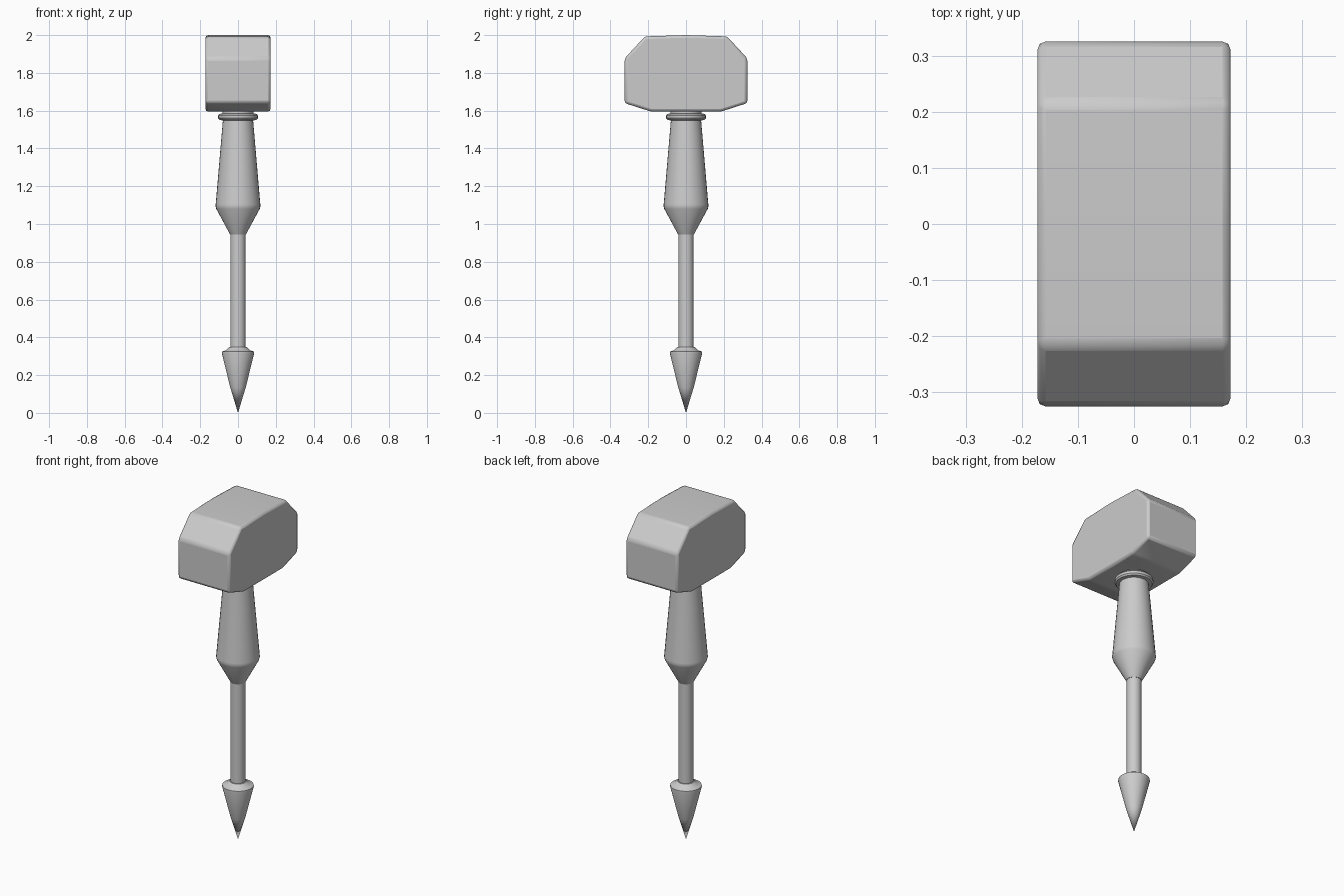
import bpy, bmesh, math

if "Cube" in bpy.data.objects:
    bpy.data.objects.remove(bpy.data.objects["Cube"])


def finish(name, bm, angle=30):
    bmesh.ops.recalc_face_normals(bm, faces=bm.faces)
    mesh = bpy.data.meshes.new(name)
    bm.to_mesh(mesh)
    bm.free()
    ob = bpy.data.objects.new(name, mesh)
    bpy.context.collection.objects.link(ob)
    bpy.ops.object.select_all(action='DESELECT')
    ob.select_set(True)
    bpy.context.view_layer.objects.active = ob
    bpy.ops.object.shade_smooth_by_angle(angle=math.radians(angle))
    return ob


def lathe(name, profile, sides=32):
    """Revolve (radius, z) points about the z axis."""
    bm = bmesh.new()
    verts = [bm.verts.new((r, 0, z)) for r, z in profile]
    edges = [bm.edges.new(pair) for pair in zip(verts, verts[1:])]
    bmesh.ops.spin(bm, geom=verts + edges, cent=(0, 0, 0), axis=(0, 0, 1),
                   angle=math.tau, steps=sides, use_duplicate=False)
    bmesh.ops.remove_doubles(bm, verts=bm.verts, dist=1e-5)
    return finish(name, bm)


# Hammer head: chamfered side outline extruded across x
half = [(0, 1.595), (0.185, 1.595), (0.325, 1.64), (0.325, 1.877),
        (0.217, 1.993), (0, 2.0)]
outline = half + [(-y, z) for y, z in reversed(half[1:-1])]
bm = bmesh.new()
face = bm.faces.new([bm.verts.new((-0.172, y, z)) for y, z in outline])
side = bmesh.ops.extrude_face_region(bm, geom=[face])["geom"]
bmesh.ops.translate(bm, vec=(0.344, 0, 0),
                    verts=[v for v in side if isinstance(v, bmesh.types.BMVert)])
head = finish("hammer_head", bm, 40)
bevel = head.modifiers.new("soft_edges", 'BEVEL')
bevel.width = 0.014
bevel.segments = 2
bevel.limit_method = 'ANGLE'
bevel.angle_limit = math.radians(15)

# Ringed collar under the head
lathe("collar", [(0, 1.61), (0.083, 1.61), (0.083, 1.585), (0.098, 1.583),
                 (0.105, 1.575), (0.105, 1.56), (0.098, 1.551),
                 (0.078, 1.548), (0, 1.548)])

# Tapered grip
lathe("grip", [(0, 1.56), (0.079, 1.56), (0.118, 1.105), (0.119, 1.095),
               (0.115, 1.08), (0.042, 0.945), (0, 0.945)])

# Thin shaft
lathe("shaft", [(0, 0.96), (0.04, 0.96), (0.04, 0.33), (0, 0.33)])

# Pointed end spike
lathe("spike", [(0, 0.35), (0.045, 0.35), (0.062, 0.332), (0.085, 0.325),
                (0.086, 0.317), (0.041, 0.135), (0, 0.0)])
